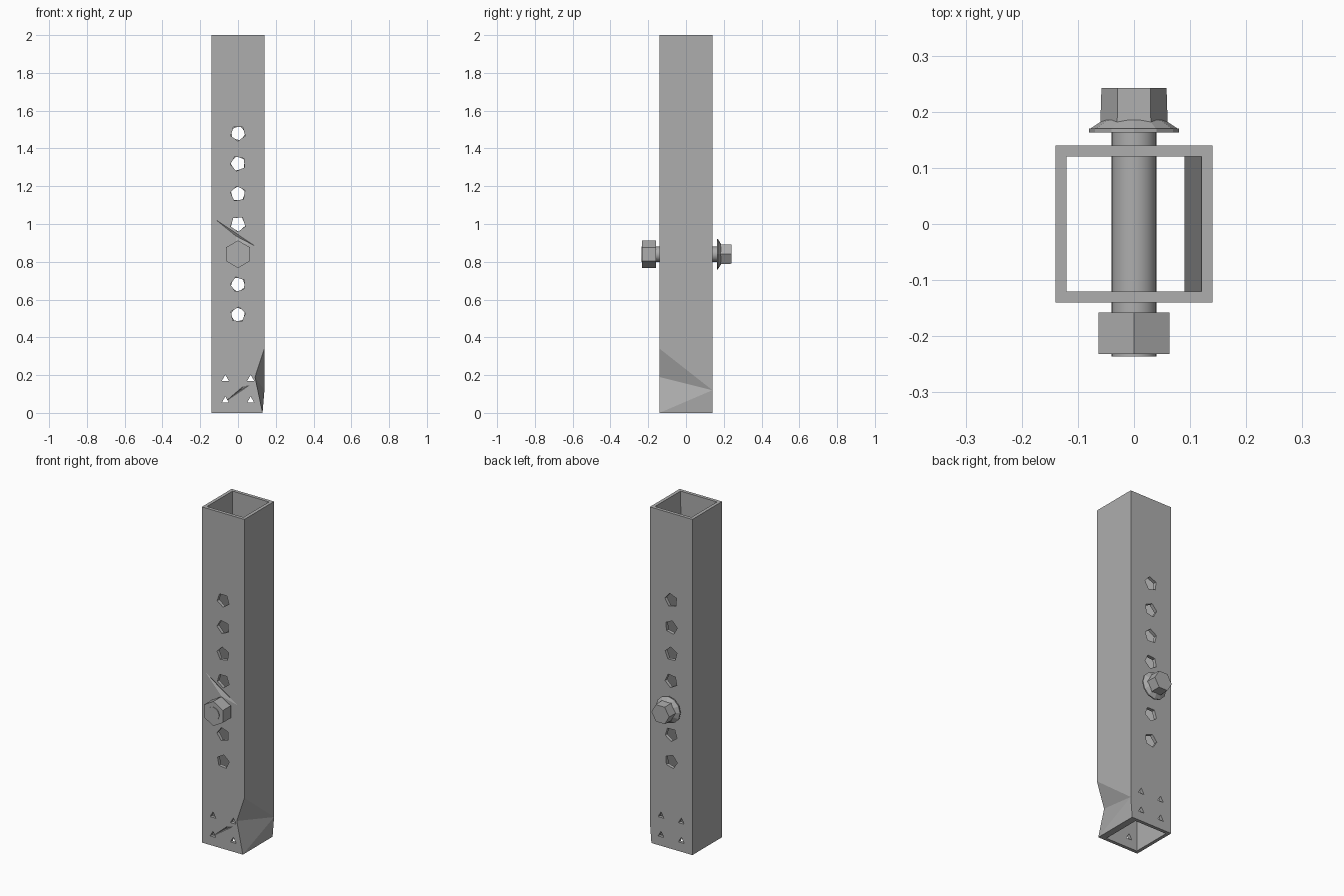
import bpy
import bmesh
import math
import random
from mathutils import Matrix, Vector

random.seed(4)
cube = bpy.data.objects.get("Cube")
if cube:
    bpy.data.objects.remove(cube, do_unlink=True)

steel = bpy.data.materials.new("grey_steel")
steel.use_nodes = True
GREY = (0.42, 0.42, 0.42, 1)
steel.diffuse_color = GREY
steel.node_tree.nodes["Principled BSDF"].inputs["Base Color"].default_value = GREY


def add_object(name, bm):
    bmesh.ops.recalc_face_normals(bm, faces=bm.faces)
    mesh = bpy.data.meshes.new(name)
    bm.to_mesh(mesh)
    bm.free()
    mesh.materials.append(steel)
    obj = bpy.data.objects.new(name, mesh)
    bpy.context.collection.objects.link(obj)
    return obj


def prism(bm, x, z, y0, y1, r0, r1, sides, turn=0.0):
    """Closed prism or cone along y."""
    place = (Matrix.Translation((x, (y0 + y1) / 2, z))
             @ Matrix.Rotation(turn, 4, 'Y')
             @ Matrix.Rotation(-math.pi / 2, 4, 'X'))
    bmesh.ops.create_cone(bm, cap_ends=True, segments=sides, radius1=r0,
                          radius2=r1, depth=y1 - y0, matrix=place)


# Square tube, with one bent-in lower corner
W = 0.14
bm = bmesh.new()


def vert(x, y, z):
    return bm.verts.new((x, y, z))


front_left, back_left = [[vert(-W, y, z) for z in (0, 2)] for y in (-W, W)]
front_right = [vert(0.13, -W, 0), vert(0.09, -W, 0.19), vert(W, -W, 0.34), vert(W, -W, 2)]
back_right = [vert(0.13, W, 0), vert(W, W, 0.12), vert(W, W, 2)]
b, d, a, t = front_right
f, e, s = back_right
for face in ((front_left[0], b, d, a, t, front_left[1]),
             (back_left[0], back_left[1], s, e, f),
             (front_left[0], front_left[1], back_left[1], back_left[0]),
             (a, e, s, t), (a, d, e), (d, b, e), (b, f, e)):
    bm.faces.new(face)

# Inner walls and the two rims
I = 0.12
low = [vert(x, y, 0) for x, y in ((-I, -I), (0.09, -I), (0.09, I), (-I, I))]
high = [vert(x, y, 2) for x, y in ((-I, -I), (I, -I), (I, I), (-I, I))]
out_low = [front_left[0], b, f, back_left[0]]
out_high = [front_left[1], t, s, back_left[1]]
for i in range(4):
    j = (i + 1) % 4
    bm.faces.new((low[i], low[j], high[j], high[i]))
    bm.faces.new((low[i], low[j], out_low[j], out_low[i]))
    bm.faces.new((high[i], high[j], out_high[j], out_high[i]))
tube = add_object("square_tube", bm)

# Adjustment holes and small fixing holes through both walls
bm = bmesh.new()
for side in (-1, 1):
    y0, y1 = sorted((side * 0.05, side * 0.2))
    for k in range(7):
        if k != 2:
            prism(bm, 0, 0.52 + 0.16 * k, y0, y1, 0.041, 0.041, 5,
                  random.uniform(0, math.pi))
    for x in (-0.067, 0.067):
        for z in (0.065, 0.18):
            prism(bm, x, z, y0, y1, 0.022, 0.022, 3, math.pi)

holes = add_object("hole_cutter", bm)

# Shallow creases in the front wall
bm = bmesh.new()
for corners in (((-0.08, 0.05), (0.075, 0.155), (0.03, 0.145)),
                ((-0.139, 1.04), (0.115, 0.87), (-0.01, 0.9))):
    flat = [Vector((x, -W - 0.002, z)) for x, z in corners]
    apex = sum(flat, Vector()) / 3 + Vector((0, 0.012, 0))
    v = [bm.verts.new(p) for p in flat + [apex]]
    for trio in ((0, 1, 2), (0, 1, 3), (1, 2, 3), (2, 0, 3)):
        bm.faces.new([v[i] for i in trio])
creases = add_object("crease_cutter", bm)

for cutter in (holes, creases):
    cutter.hide_render = True
    cutter.hide_set(True)
    mod = tube.modifiers.new(cutter.name, 'BOOLEAN')
    mod.operation = 'DIFFERENCE'
    mod.solver = 'EXACT'
    mod.object = cutter
bpy.context.view_layer.update()
cut_mesh = bpy.data.meshes.new_from_object(
    tube.evaluated_get(bpy.context.evaluated_depsgraph_get()))
tube.modifiers.clear()
tube.data = cut_mesh
for cutter in (holes, creases):
    bpy.data.objects.remove(cutter, do_unlink=True)

# Bolt: shank, hexagonal nut, flanged head
Z = 0.84
bm = bmesh.new()
prism(bm, 0, Z, -0.236, 0.17, 0.04, 0.04, 20)
shank = add_object("bolt_shank", bm)
for poly in shank.data.polygons:
    poly.use_smooth = len(poly.vertices) == 4

bm = bmesh.new()
prism(bm, 0, Z, -0.232, -0.158, 0.073, 0.073, 6)
nut = add_object("hex_nut", bm)

bm = bmesh.new()
prism(bm, 0, Z, 0.163, 0.17, 0.08, 0.08, 12)
prism(bm, 0, Z, 0.17, 0.185, 0.078, 0.055, 12)
add_object("bolt_flange", bm)

bm = bmesh.new()
prism(bm, 0, Z, 0.18, 0.242, 0.06, 0.058, 6, math.pi / 2)
add_object("bolt_head", bm)

# Point the nut corners up and down
for obj in (nut,):
    top = max(v.co.z for v in obj.data.vertices)
    if top < Z + 0.07:
        spin = (Matrix.Translation((0, 0, Z)) @ Matrix.Rotation(math.pi / 6, 4, 'Y')
                @ Matrix.Translation((0, 0, -Z)))
        obj.data.transform(spin)
